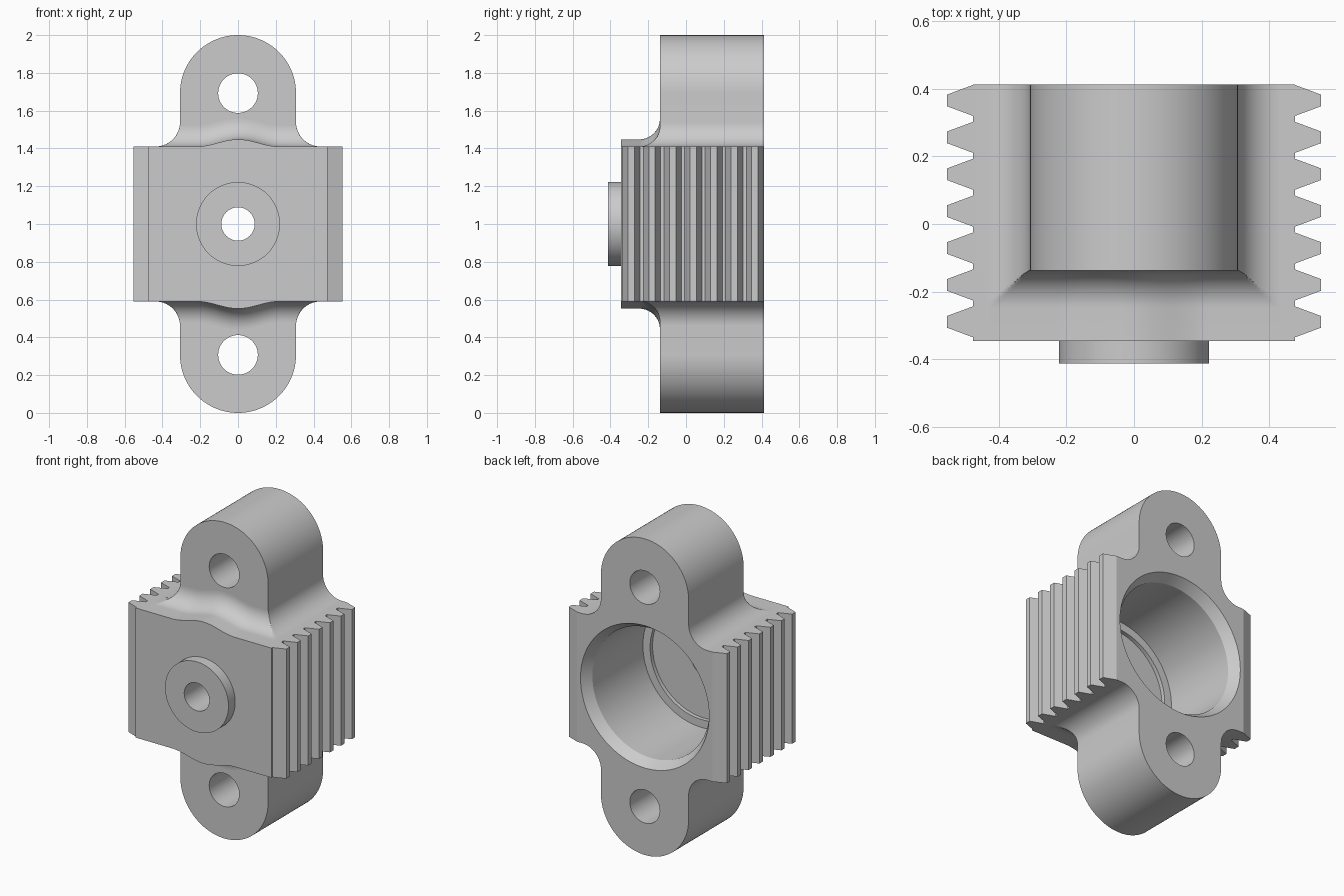
import bpy, bmesh, math

if "Cube" in bpy.data.objects:
    bpy.data.objects.remove(bpy.data.objects["Cube"], do_unlink=True)

BACK, LUG_FRONT, FRONT, BOSS_FRONT = 0.412, -0.138, -0.345, -0.412
HALF_W, LUG_R, LUG_Z, TOP = 0.475, 0.307, 0.693, 0.41   # heights from the centre
SIDE_R, FRONT_R = 0.13, 0.11

grey = bpy.data.materials.new("plain_grey")
grey.use_nodes = True
grey.diffuse_color = (0.6, 0.6, 0.6, 1)
grey.node_tree.nodes["Principled BSDF"].inputs["Base Color"].default_value = (0.6, 0.6, 0.6, 1)


def loft(name, rings, closed=False):
    """Skin matching rings of points; cap the ends unless the rings close up."""
    bm = bmesh.new()
    loops = [[bm.verts.new(p) for p in ring] for ring in rings]
    n = len(loops[0])
    pairs = list(zip(loops, loops[1:]))
    if closed:
        pairs.append((loops[-1], loops[0]))
    else:
        bm.faces.new(loops[0])
        bm.faces.new(loops[-1])
    for a, b in pairs:
        for i in range(n):
            j = (i + 1) % n
            bm.faces.new((a[i], a[j], b[j], b[i]))
    bmesh.ops.recalc_face_normals(bm, faces=bm.faces)
    mesh = bpy.data.meshes.new(name)
    bm.to_mesh(mesh)
    bm.free()
    mesh.materials.append(grey)
    obj = bpy.data.objects.new(name, mesh)
    bpy.context.collection.objects.link(obj)
    return obj


def lathe_y(name, profile, z=1.0, n=96):
    """Turned solid about the y axis from (radius, y) pairs."""
    angles = [2 * math.pi * i / n for i in range(n)]
    return loft(name, [[(r * math.cos(a), y, z + r * math.sin(a)) for a in angles]
                       for r, y in profile])


def arc(cx, cz, r, a0, a1, n):
    steps = [math.radians(a0 + (a1 - a0) * i / n) for i in range(n + 1)]
    return [(cx + r * math.cos(a), cz + r * math.sin(a)) for a in steps]


def activate(obj):
    bpy.ops.object.select_all(action='DESELECT')
    obj.select_set(True)
    bpy.context.view_layer.objects.active = obj


def cut(obj, cutters):
    activate(obj)
    for c in cutters:
        mod = obj.modifiers.new("cut", 'BOOLEAN')
        mod.operation, mod.solver, mod.object = 'DIFFERENCE', 'EXACT', c
        bpy.ops.object.modifier_apply(modifier=mod.name)


# Housing with the two rounded mounting lugs
fx = LUG_R + SIDE_R
right = [(HALF_W, TOP)] + arc(fx, TOP + SIDE_R, SIDE_R, 270, 180, 16)
upper = right + arc(0, LUG_Z, LUG_R, 0, 180, 64) + [(-x, z) for x, z in reversed(right)]
outline = upper + [(-x, -z) for x, z in upper]
housing = loft("lug_housing", [[(x, y, 1 + z) for x, z in outline] for y in (LUG_FRONT, BACK)])


# Front wall with bulged edges, blended into the lugs
def edge_height(x, y):
    x = abs(x)
    bulge = 0.019 * (1 + math.cos(math.pi * x / 0.22)) if x < 0.22 else 0
    d = max(0, y - LUG_FRONT + FRONT_R)
    h = TOP + bulge + FRONT_R - math.sqrt(max(0, FRONT_R ** 2 - d * d))
    if x > LUG_R:
        s = max(0, fx - x)
        h = min(h, TOP + SIDE_R - math.sqrt(max(0, SIDE_R ** 2 - s * s)))
    return h


half = [0.24 * i / 16 for i in range(17)] + [LUG_R + SIDE_R * i / 40 for i in range(41)] + [HALF_W]
xs = [-x for x in reversed(half[1:])] + half
ys = [FRONT] + [LUG_FRONT - FRONT_R + FRONT_R * math.sin(math.pi / 2 * i / 16) for i in range(17)]
front_wall = loft("front_wall", [
    [(x, y, 1 + edge_height(x, y)) for x in xs] +
    [(x, y, 1 - edge_height(x, y)) for x in reversed(xs)] for y in ys])

# Round boss on the front
boss = lathe_y("front_boss", [(0.222, BOSS_FRONT), (0.222, FRONT)])

# Stepped bore with a chamfered mouth, shaft hole and lug holes
bore = lathe_y("bore_cutter", [(0.088, -0.6), (0.088, -0.18), (0.36, -0.18), (0.36, -0.155),
                               (0.41, -0.155), (0.41, 0.35), (0.45, BACK), (0.45, 0.6)])
lug_holes = [lathe_y("lug_hole_cutter", [(0.105, -0.6), (0.105, 0.6)], 1 + s * LUG_Z, 48)
             for s in (-1, 1)]
cut(housing, [bore] + lug_holes)
cut(front_wall, [bore])
cut(boss, [bore])
for c in [bore] + lug_holes:
    bpy.data.objects.remove(c, do_unlink=True)

# Toothed racks on both sides
teeth = []
for i in range(7):
    c = -0.289 + 0.109 * i
    teeth += [(HALF_W, c - 0.046), (0.553, c - 0.017), (0.553, c + 0.017), (HALF_W, c + 0.046)]
parts = [housing, front_wall, boss]
for side, s in (("left", 1), ("right", -1)):
    for i in range(7):
        tooth = teeth[4 * i:4 * i + 4]
        parts.append(loft(f"{side}_tooth_{i + 1}",
                          [[(s * x, y, z) for x, y in tooth] for z in (1 - TOP, 1 + TOP)]))

# Smooth the curved surfaces, keep the edges sharp
for p in parts:
    activate(p)
    bpy.ops.object.shade_smooth_by_angle(angle=math.radians(25))
